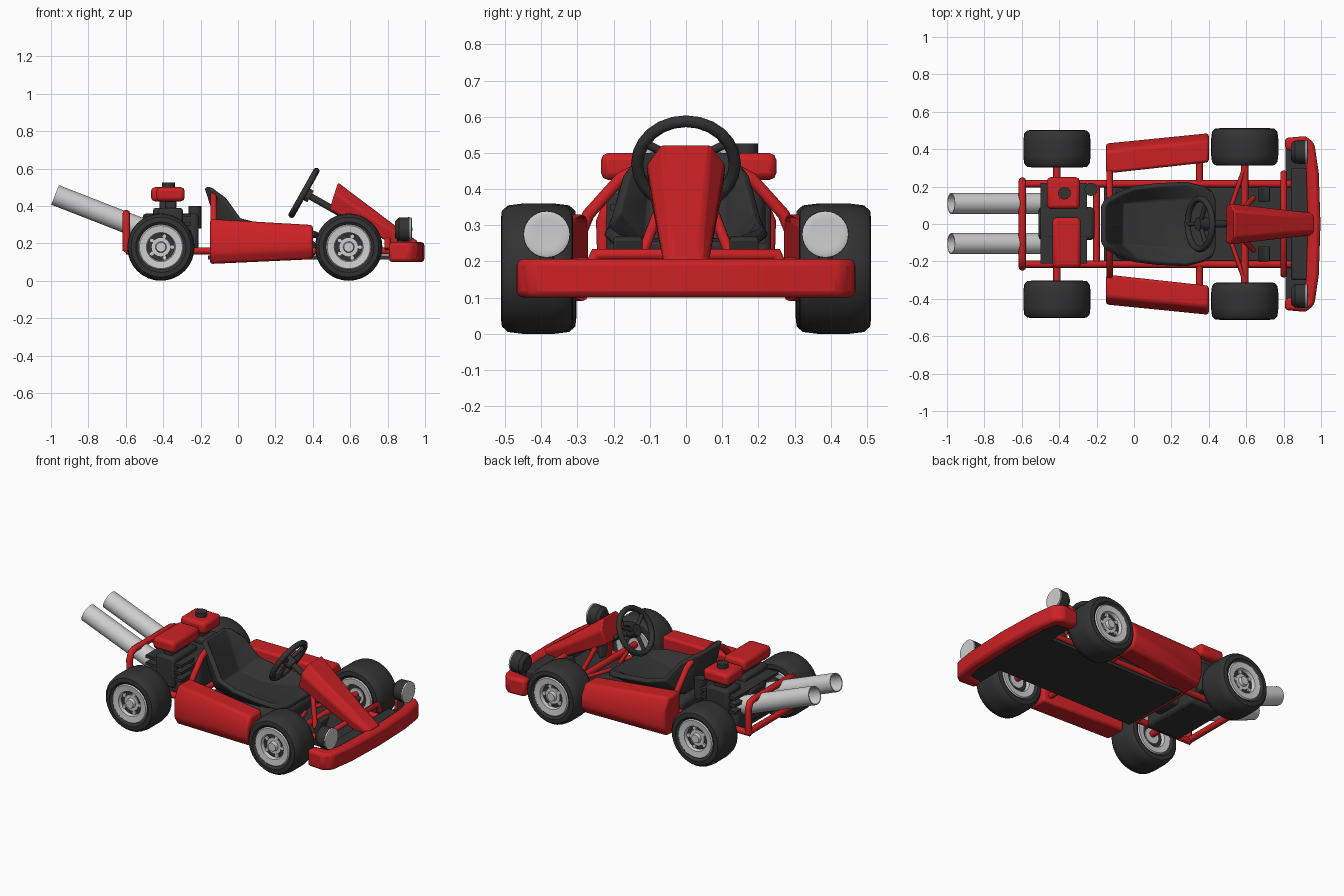
import bpy, bmesh, math
from mathutils import Vector, Matrix

if "Cube" in bpy.data.objects:
    bpy.data.objects.remove(bpy.data.objects["Cube"])


def material(name, rgb):
    m = bpy.data.materials.new(name)
    m.use_nodes = True
    m.diffuse_color = (*rgb, 1)
    m.node_tree.nodes["Principled BSDF"].inputs["Base Color"].default_value = (*rgb, 1)
    return m


RED = material("red paint", (0.6, 0.015, 0.018))
DARK = material("dark rubber", (0.033, 0.033, 0.034))
STEEL = material("light steel", (0.62, 0.62, 0.63))


def finish(name, bm, mat, bevel=0, solid=0, smooth=True):
    bmesh.ops.recalc_face_normals(bm, faces=bm.faces)
    me = bpy.data.meshes.new(name)
    bm.to_mesh(me)
    bm.free()
    ob = bpy.data.objects.new(name, me)
    bpy.context.collection.objects.link(ob)
    me.materials.append(mat)
    if solid:
        mod = ob.modifiers.new("thickness", "SOLIDIFY")
        mod.thickness, mod.offset = solid, 0
    if bevel:
        mod = ob.modifiers.new("bevel", "BEVEL")
        mod.width, mod.segments, mod.limit_method = bevel, 2, "ANGLE"
    if smooth:
        bpy.ops.object.select_all(action="DESELECT")
        ob.select_set(True)
        bpy.context.view_layer.objects.active = ob
        bpy.ops.object.shade_smooth_by_angle(angle=math.radians(35))
    return ob


def box(name, lo, hi, mat, bevel=0.012, tilt=0):
    lo, hi = Vector(lo), Vector(hi)
    bm = bmesh.new()
    bmesh.ops.create_cube(bm, size=1, matrix=Matrix.Translation((lo + hi) / 2)
                          @ Matrix.Rotation(tilt, 4, "Y") @ Matrix.Diagonal((*(hi - lo), 1)))
    return finish(name, bm, mat, bevel)


def loft(name, sections, mat, closed=True, **kw):
    bm = bmesh.new()
    rows = [[bm.verts.new(p) for p in s] for s in sections]
    n = len(rows[0])
    for a, b in zip(rows, rows[1:]):
        for i in range(n if closed else n - 1):
            j = (i + 1) % n
            bm.faces.new((a[i], a[j], b[j], b[i]))
    if closed:
        bm.faces.new(rows[0])
        bm.faces.new(rows[-1])
    return finish(name, bm, mat, **kw)


def lathe(name, profile, mat, origin, axis, steps=32):
    """Spin (radius, distance along axis) points about the axis."""
    bm = bmesh.new()
    verts = [bm.verts.new((r, 0, h)) for r, h in profile]
    edges = [bm.edges.new(e) for e in zip(verts, verts[1:])]
    bmesh.ops.spin(bm, geom=verts + edges, cent=(0, 0, 0), axis=(0, 0, 1),
                   angle=math.tau, steps=steps)
    bmesh.ops.remove_doubles(bm, verts=bm.verts, dist=0.0003)
    turn = Vector(axis).to_track_quat("Z", "Y").to_matrix().to_4x4()
    bm.transform(Matrix.Translation(origin) @ turn)
    return finish(name, bm, mat)


def rod(name, a, b, r, mat):
    d = Vector(b) - Vector(a)
    return lathe(name, [(0, 0), (r, 0), (r, d.length), (0, d.length)], mat, a, d, 16)


def tube(name, pts, r, mat, closed=False):
    cu = bpy.data.curves.new(name, "CURVE")
    cu.dimensions, cu.bevel_depth, cu.bevel_resolution = "3D", r, 3
    cu.use_fill_caps = True
    sp = cu.splines.new("POLY")
    sp.points.add(len(pts) - 1)
    for p, co in zip(sp.points, pts):
        p.co = (*co, 1)
    sp.use_cyclic_u = closed
    for_mesh = bpy.data.objects.new(name, cu)
    bpy.context.collection.objects.link(for_mesh)
    cu.materials.append(mat)


# Wheels: tyre, rim and hub, alike on both faces
tyre = [(.115, -.085), (.135, -.1), (.16, -.097), (.175, -.08), (.18, -.04)]
tyre += [(r, -h) for r, h in reversed(tyre)]
rim_side = [(.072, .07), (.078, .092), (.115, .096), (.125, .085)]
for end, x, y0 in (("rear", -.412, .403), ("front", .592, .412)):
    for side, s in (("left", 1), ("right", -1)):
        c, tag = (x, s * y0, .18), f"{end}_{side}"
        lathe(tag + "_tyre", tyre, DARK, c, (0, 1, 0))
        lathe(tag + "_rim", rim_side + [(r, -h) for r, h in reversed(rim_side)], STEEL, c, (0, 1, 0))
        lathe(tag + "_wheel_web", [(0, -.068), (.08, -.068), (.08, .068), (0, .068)], DARK, c, (0, 1, 0))
        lathe(tag + "_hub", [(0, -.075), (.05, -.075), (.05, .075), (.03, .075),
                             (.026, .095), (0, .095)], STEEL, c, (0, s, 0), 16)
        for k in range(5):
            a = k * math.tau / 5
            p = Vector((x + .06 * math.cos(a), s * y0, .18 + .06 * math.sin(a)))
            rod(tag + "_wheel_spoke", p + Vector((0, s * .06, 0)), p + Vector((0, s * .078, 0)), .012, STEEL)
    rod(end + "_axle", (x, -.36, .19), (x, .36, .19), .02, RED)

# Chassis tubes, floor and rear hoop
for s in (1, -1):
    tube("side_rail", [(-.6, s * .215, .16), (.84, s * .215, .16)], .02, RED)
    tube("seat_brace", [(-.13, s * .12, .46), (-.13, s * .18, .43), (-.13, s * .27, .33),
                        (-.13, s * .29, .28), (-.13, s * .29, .15)], .018, RED)
    tube("steering_strut", [(.56, s * .06, .38), (.64, s * .14, .17)], .015, RED)
    tube("steering_arm", [(.5, s * .04, .2), (.59, s * .3, .2)], .012, RED)
    tube("pod_mount", [(.35, s * .2, .16), (.35, s * .36, .16)], .018, RED)
    box("pedal", (.68, s * .16 - .04, .16), (.71, s * .16 + .04, .27), DARK, .006, .35)
tube("front_cross_bar", [(.8, -.27, .17), (.8, -.25, .22), (.8, .25, .22), (.8, .27, .17)], .018, RED)
tube("rear_cross_bar", [(-.2, -.22, .16), (-.2, .22, .16)], .018, RED)
hoop = [(.225, .16), (.23, .31), (.215, .35), (.18, .36)]
tube("rear_hoop", [(-.597, y, z) for y, z in hoop] + [(-.597, -y, z) for y, z in reversed(hoop)], .02, RED)
tube("rear_lower_bar", [(-.597, -.22, .17), (-.597, .22, .17)], .02, RED)
box("floor_plate", (-.16, -.23, .115), (.86, .23, .135), DARK, 0)
box("front_floor_plate", (.81, -.42, .115), (.95, .42, .135), DARK, 0)
box("nose_support", (.84, -.3, .13), (.94, .3, .19), DARK)

# Front bumper
outer = [(.805, .46), (.92, .47), (.965, .43), (.988, .27), (.997, .0)]
inner = [(.93, 0), (.92, .3), (.9, .385), (.81, .395)]
outline = (outer + [(x, -y) for x, y in reversed(outer[:-1])]
           + [(x, -y) for x, y in reversed(inner)] + inner[1:])
bm = bmesh.new()
face = bm.faces.new([bm.verts.new((x, y, .1)) for x, y in outline])
grown = bmesh.ops.extrude_face_region(bm, geom=[face])["geom"]
bmesh.ops.translate(bm, vec=(0, 0, .107), verts=[v for v in grown if isinstance(v, bmesh.types.BMVert)])
finish("front_bumper", bm, RED, bevel=.018)

# Nose cone, tapered along its slope
nose = [((.535, .07, .525), (.515, .11, .47), (.49, .1, .38)),
        ((.84, .045, .295), (.825, .075, .265), (.8, .065, .21)),
        ((.965, .04, .208), (.955, .062, .195), (.93, .055, .15))]
loft("nose_cone", [list(h) + [(x, -y, z) for x, y, z in reversed(h)] for h in nose], RED, bevel=.01)

# Side pods
for name, s in (("left_side_pod", 1), ("right_side_pod", -1)):
    ends = [(-.15, .27, .43, .09, .33), (.4, .33, .485, .115, .298)]
    loft(name, [[(x, s * y, z) for y, z in
                 ((a, lo), (b - .03, lo), (b, lo + .05), (b, hi - .07), (b - .04, hi), (a, hi))]
                for x, a, b, lo, hi in ends], RED, bevel=.014)

# Headlights
for name, s in (("left_headlight", 1), ("right_headlight", -1)):
    c = (.84, s * .385, .275)
    lathe(name, [(0, 0), (.045, 0), (.062, .02), (.065, .078), (0, .078)], DARK, c, (1, 0, 0))
    lathe(name + "_lens", [(.064, .072), (.064, .086), (.054, .09), (.04, .087), (0, .093)], STEEL, c, (1, 0, 0))
    rod(name + "_stalk", (.87, s * .385, .14), (.87, s * .385, .23), .02, DARK)

# Bucket seat: floor edge and raised rim at each station (x, y, z)
seat = [((-.165, .09, .5), (-.15, .125, .495)), ((-.12, .11, .36), (-.07, .165, .44)),
        ((-.07, .12, .24), (.01, .195, .33)), ((.08, .13, .21), (.12, .21, .3)),
        ((.26, .14, .22), (.28, .22, .285)), ((.36, .14, .25), (.37, .2, .265)),
        ((.435, .13, .24), (.42, .17, .25))]
loft("seat", [[r, f, (f[0], -f[1], f[2]), (r[0], -r[1], r[2])] for f, r in seat], DARK,
     closed=False, solid=.03, bevel=.008)
box("seat_base", (-.1, -.19, .13), (.42, .19, .215), DARK, .03)

# Steering wheel and column
hub, axis = Vector((.353, 0, .47)), Vector((.87, 0, -.49))
up = Vector((.49, 0, .87))


def on_wheel(angle, r):
    return hub + r * (up * math.cos(angle) + Vector((0, math.sin(angle), 0)))


tube("steering_wheel_rim", [on_wheel(k * math.tau / 24, .135) for k in range(24)], .017, DARK, True)
rod("steering_wheel_hub", hub - axis * .015, hub + axis * .04, .035, DARK)
for k in range(3):
    tube("steering_wheel_spoke", [hub, on_wheel(math.pi + k * math.tau / 3, .13)], .012, DARK)
rod("steering_column", hub, hub + axis * .27, .018, DARK)

# Engine: crankcase, two cylinders with red covers, cap and filter
box("crankcase", (-.51, -.085, .15), (-.21, .09, .36), DARK, .02)
box("engine_base", (-.5, -.2, .12), (-.26, .2, .26), DARK, .02)
for name, x0, y0, x1, y1 in (("left", -.465, .08, -.29, .25), ("right", -.435, -.235, -.285, .035)):
    box(name + "_cylinder", (x0 + .01, y0 + .015, .2), (x1 - .01, y1 - .015, .39), DARK, .015)
    box(name + "_cylinder_neck", (x0 + .045, y0 + .045, .38), (x1 - .045, y1 - .045, .44), DARK)
    box(name + "_engine_cover", (x0, y0, .425), (x1, y1, .5), RED, .02)
rod("filler_cap", (-.372, .165, .49), (-.372, .165, .526), .034, DARK)
rod("air_filter", (-.23, .185, .28), (-.23, .185, .4), .035, DARK)
box("air_filter_arm", (-.32, .16, .3), (-.23, .2, .34), DARK)
for k in range(3):
    z = .25 + k * .045
    box("cooling_fin", (-.5, -.21, z), (-.25, .22, z + .018), DARK, 0)

# Exhaust pipes, open at the back
for name, y in (("left_exhaust", .11), ("right_exhaust", -.105)):
    end, root = Vector((-.978, y, .459)), Vector((-.46, y, .257))
    length = (end - root).length
    lathe(name, [(0, 0), (.056, 0), (.056, length), (.05, length), (.05, .12), (0, .12)],
          STEEL, root, end - root)
